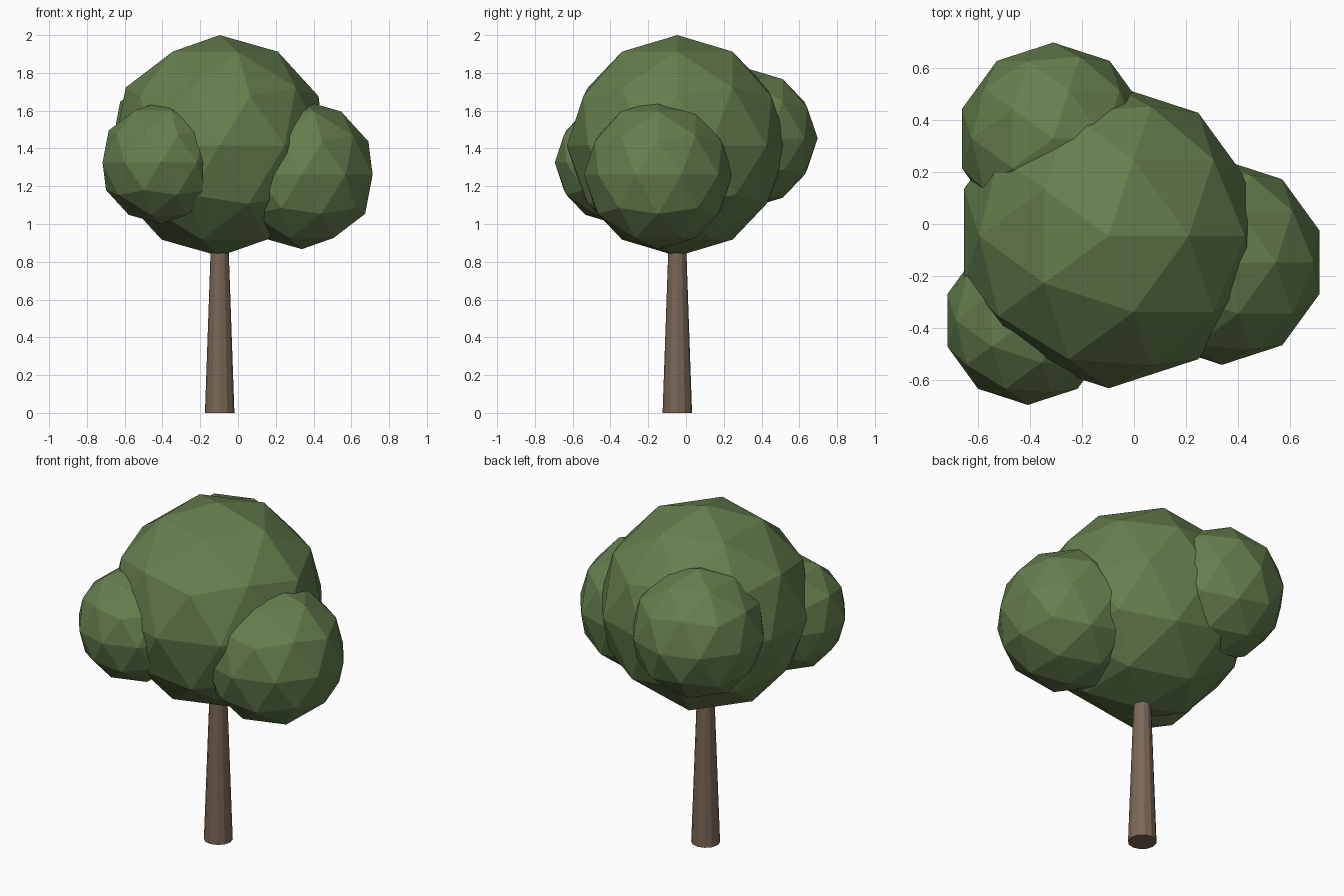
import bpy

if "Cube" in bpy.data.objects:
    bpy.data.objects.remove(bpy.data.objects["Cube"])


def make_material(name, colour):
    mat = bpy.data.materials.new(name)
    mat.diffuse_color = (*colour, 1.0)
    mat.use_nodes = True
    mat.node_tree.nodes["Principled BSDF"].inputs["Base Color"].default_value = mat.diffuse_color
    return mat


leaf_green = make_material("leaf_green", (0.13, 0.21, 0.075))
bark_brown = make_material("bark_brown", (0.195, 0.135, 0.095))


def foliage_ball(name, centre, radius):
    bpy.ops.mesh.primitive_ico_sphere_add(subdivisions=2, radius=radius, location=centre)
    ball = bpy.context.object
    ball.name = name
    ball.data.materials.append(leaf_green)


# Tapered trunk, its top end hidden inside the crown
bpy.ops.mesh.primitive_cone_add(vertices=12, radius1=0.078, radius2=0.043,
                                depth=1.0, location=(-0.097, -0.046, 0.5))
trunk = bpy.context.object
trunk.name = "trunk"
trunk.data.materials.append(bark_brown)

# Large crown with three smaller clumps of leaves around it
foliage_ball("crown", (-0.097, -0.046, 1.415), 0.585)
foliage_ball("right_clump", (0.338, -0.147, 1.261), 0.394)
foliage_ball("front_left_clump", (-0.408, -0.37, 1.325), 0.325)
foliage_ball("back_left_clump", (-0.31, 0.328, 1.453), 0.369)
